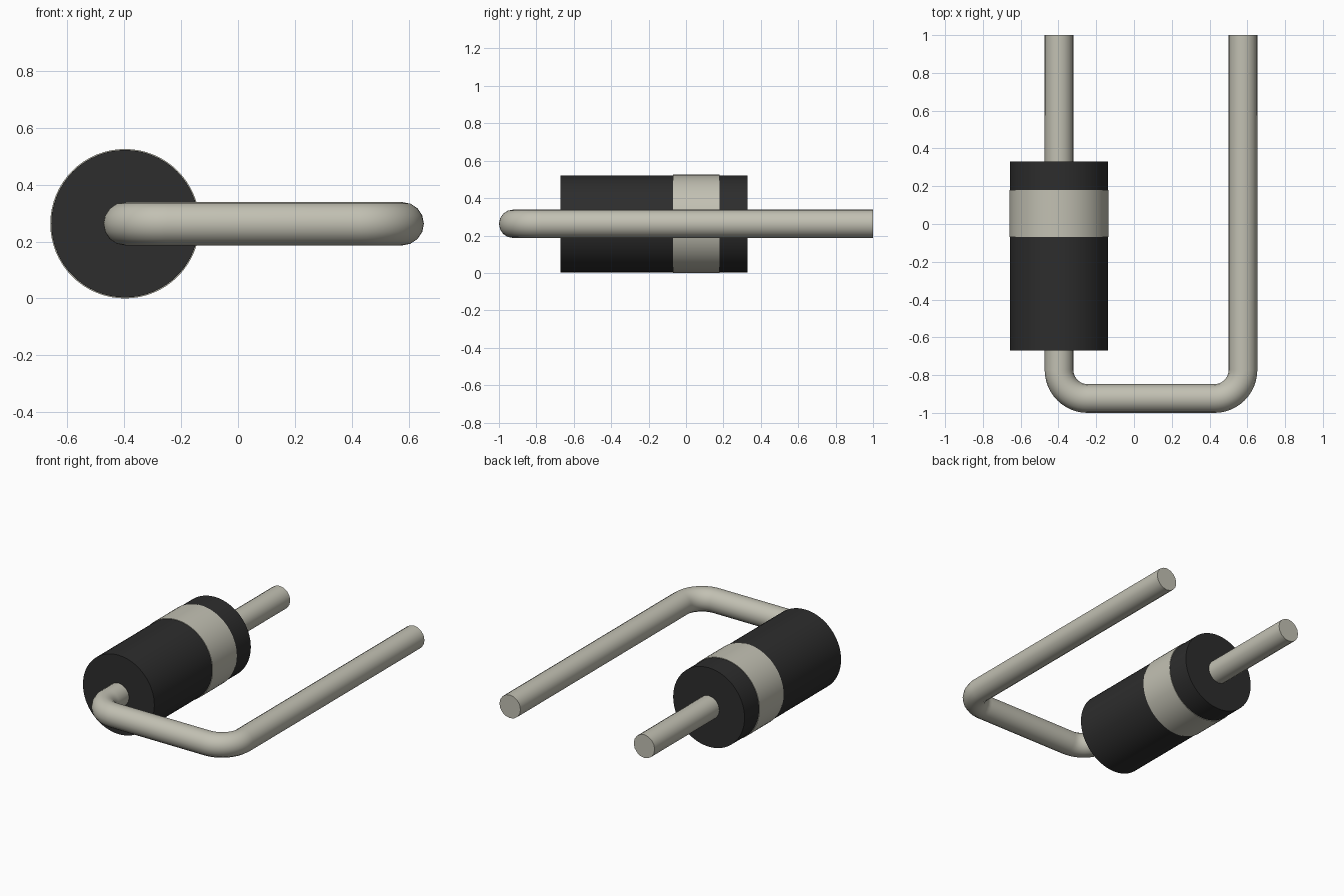
import bpy
import math

if "Cube" in bpy.data.objects:
    bpy.data.objects.remove(bpy.data.objects["Cube"])

BODY_X, LEG_X, AXIS_Z = -0.397, 0.577, 0.2625
WIRE_R, BEND_R, FRONT_Y = 0.076, 0.152, -0.924


def material(name, color):
    mat = bpy.data.materials.new(name)
    mat.diffuse_color = (*color, 1)
    mat.use_nodes = True
    mat.node_tree.nodes["Principled BSDF"].inputs["Base Color"].default_value = mat.diffuse_color
    return mat


dark = material("dark plastic", (0.026, 0.026, 0.026))
metal = material("pale metal", (0.54, 0.53, 0.45))


def finish(obj, name, mat):
    obj.name = name
    obj.data.materials.clear()
    obj.data.materials.append(mat)
    bpy.ops.object.select_all(action='DESELECT')
    obj.select_set(True)
    bpy.context.view_layer.objects.active = obj
    bpy.ops.object.shade_smooth_by_angle(angle=math.radians(35))


def cylinder(name, radius, y0, y1, mat):
    bpy.ops.mesh.primitive_cylinder_add(
        vertices=64, radius=radius, depth=y1 - y0,
        location=(BODY_X, (y0 + y1) / 2, AXIS_Z), rotation=(math.pi / 2, 0, 0))
    finish(bpy.context.object, name, mat)


# Cylindrical body and its slightly raised band
cylinder("body", 0.259, -0.67, 0.33, dark)
cylinder("polarity_band", 0.2625, -0.07, 0.18, metal)


def bend(cx, start):
    """Quarter-circle of path points around a corner centre."""
    cy = FRONT_Y + BEND_R
    angles = [math.radians(start + 90 * i / 12) for i in range(13)]
    return [(cx + BEND_R * math.cos(a), cy + BEND_R * math.sin(a)) for a in angles]


# Lead wire: through the body, round two bends and back along the side
path = [(BODY_X, 1.0)]
path += bend(BODY_X + BEND_R, 180)
path += bend(LEG_X - BEND_R, 270)
path += [(LEG_X, 1.0)]

curve = bpy.data.curves.new("lead_wire", 'CURVE')
curve.dimensions = '3D'
curve.bevel_depth = WIRE_R
curve.bevel_resolution = 6
curve.use_fill_caps = True
spline = curve.splines.new('POLY')
spline.points.add(len(path) - 1)
for point, (x, y) in zip(spline.points, path):
    point.co = (x, y, AXIS_Z, 1)
wire = bpy.data.objects.new("lead_wire", curve)
bpy.context.collection.objects.link(wire)
bpy.ops.object.select_all(action='DESELECT')
wire.select_set(True)
bpy.context.view_layer.objects.active = wire
bpy.ops.object.convert(target='MESH')
finish(bpy.context.object, "lead_wire", metal)
